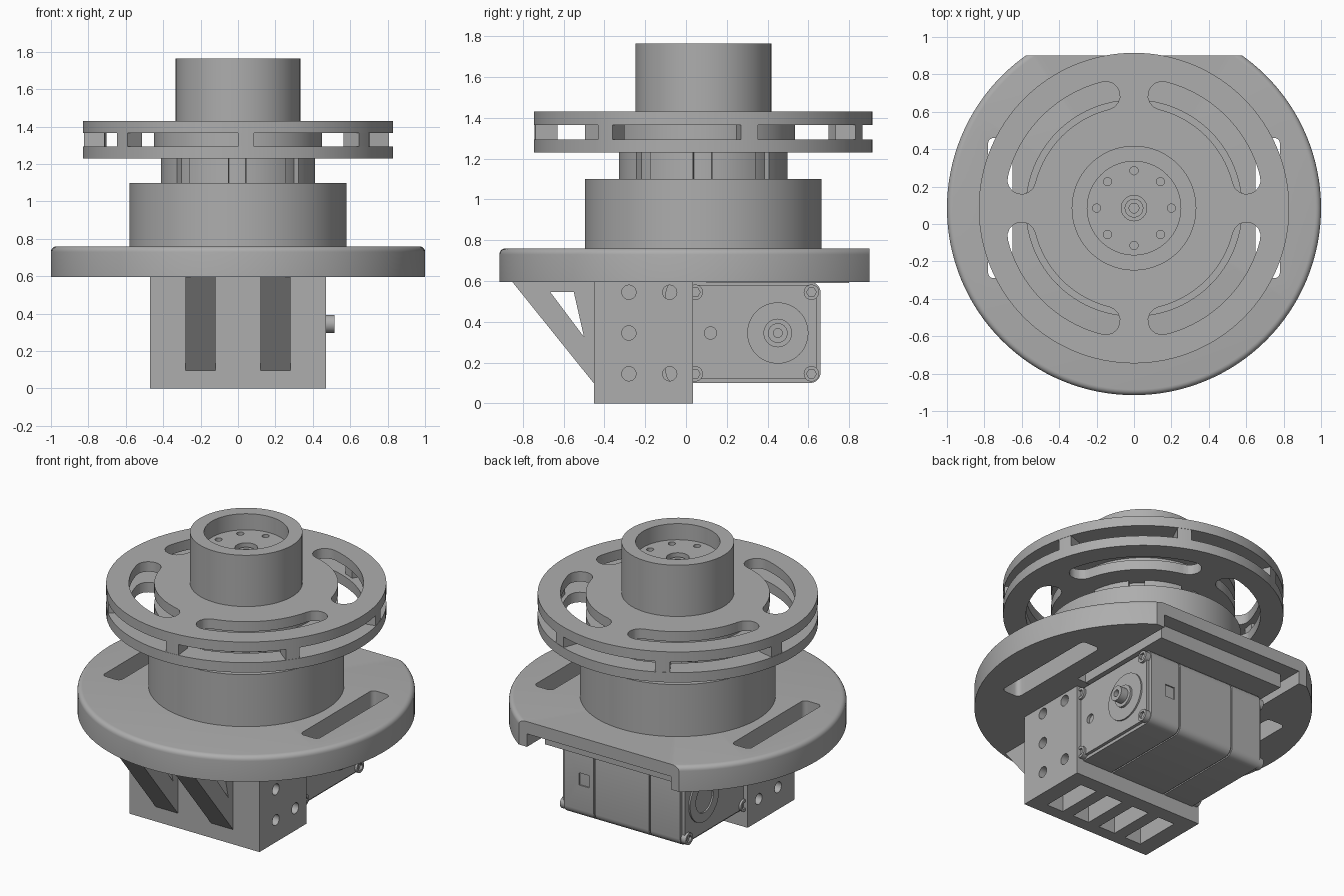
import bpy, bmesh, math
from mathutils import Matrix, Vector

cube = bpy.data.objects.get("Cube")
if cube:
    bpy.data.objects.remove(cube, do_unlink=True)

grey = bpy.data.materials.new("plain grey")
grey.use_nodes = True
COLOUR = (0.42, 0.42, 0.42, 1)
grey.diffuse_color = COLOUR
grey.node_tree.nodes["Principled BSDF"].inputs["Base Color"].default_value = COLOUR

CY = 0.085  # y of the vertical turning axis


def finish(name, bm):
    bmesh.ops.recalc_face_normals(bm, faces=bm.faces)
    mesh = bpy.data.meshes.new(name)
    bm.to_mesh(mesh)
    bm.free()
    mesh.materials.append(grey)
    ob = bpy.data.objects.new(name, mesh)
    bpy.context.collection.objects.link(ob)
    return ob


def prism(name, pts, lo, hi, axis="z"):
    """Extrude a 2D outline; axis z uses (x, y), axis x uses (y, z)."""
    bm = bmesh.new()
    place = (lambda p, h: (p[0], p[1], h)) if axis == "z" else (lambda p, h: (h, p[0], p[1]))
    face = bm.faces.new([bm.verts.new(place(p, lo)) for p in pts])
    out = bmesh.ops.extrude_face_region(bm, geom=[face])
    moved = [v for v in out["geom"] if isinstance(v, bmesh.types.BMVert)]
    bmesh.ops.translate(bm, verts=moved, vec=place((0, 0), hi - lo))
    return finish(name, bm)


def box(name, x, y, z):
    return prism(name, [(x[0], y[0]), (x[1], y[0]), (x[1], y[1]), (x[0], y[1])], *z)


def arc(r, a, b, n=8, cx=0.0, cy=0.0):
    steps = [math.radians(a + (b - a) * i / n) for i in range(n + 1)]
    return [(cx + r * math.cos(t), cy + r * math.sin(t)) for t in steps]


def disc(name, r, lo, hi, c=(0, CY), axis="z", n=48):
    return prism(name, arc(r, 0, 360 - 360 / n, n - 1, *c), lo, hi, axis)


def rounded(y, z, r):
    """Rounded rectangle outline."""
    return (arc(r, 0, 90, 5, y[1] - r, z[1] - r) + arc(r, 90, 180, 5, y[0] + r, z[1] - r)
            + arc(r, 180, 270, 5, y[0] + r, z[0] + r) + arc(r, 270, 360, 5, y[1] - r, z[0] + r))


def lathe(name, profile, n=96):
    """Spin a closed (radius, z) profile about the main axis."""
    bm = bmesh.new()
    rings = []
    for i in range(n):
        t = 2 * math.pi * i / n
        rings.append([bm.verts.new((r * math.cos(t), CY + r * math.sin(t), z)) for r, z in profile])
    for i in range(n):
        a, b = rings[i], rings[(i + 1) % n]
        for j in range(len(profile)):
            k = (j + 1) % len(profile)
            bm.faces.new((a[j], b[j], b[k], a[k]))
    bmesh.ops.remove_doubles(bm, verts=bm.verts, dist=1e-5)
    return finish(name, bm)


def cut(ob, cutters):
    """Subtract every cutter, then delete it."""
    bpy.context.view_layer.objects.active = ob
    for c in cutters:
        c.hide_render = True
        mod = ob.modifiers.new("cut", "BOOLEAN")
        mod.operation, mod.solver, mod.object = "DIFFERENCE", "EXACT", c
        bpy.ops.object.modifier_apply(modifier=mod.name)
        bpy.data.objects.remove(c, do_unlink=True)


# Base plate: rounded top edge, flat back, two side slots, mount recess below
base = lathe("base_plate", [(0, 0.595), (1, 0.595)] + arc(0.03, 0, 90, 5, 0.97, 0.73) + [(0, 0.76)], 128)
cutters = [box("cutter", (-1, 1), (0.9, 1.3), (0.5, 0.9)),
           box("cutter", (-0.52, 0.52), (0.1, 1.3), (0.5, 0.68))]
for s in (-1, 1):
    xs = sorted((s * 0.65, s * 0.78))
    cutters.append(prism("cutter", rounded(xs, (-0.29, 0.46), 0.03), 0.5, 0.9))
cut(base, cutters)
box("mount_pad", (-0.46, 0.46), (0.1, 0.8), (0.59, 0.69))

# Drum and notched neck
lathe("drum", [(0, 0.755), (0.58, 0.755), (0.58, 1.1), (0, 1.1)])
disc("neck", 0.385, 1.09, 1.24, n=64)
for i in range(8):
    a = 45 * i + 22
    pts = arc(0.415, a - 16, a + 16, 6, 0, CY) + arc(0.36, a + 16, a - 16, 6, 0, CY)
    prism("neck_block", pts, 1.09, 1.24)


# Wheel: two slotted flanges joined by a core and rim posts
def slot_cutter(middle):
    a, b, r, w = middle - 31, middle + 31, 0.62, 0.075

    def cap(angle, start):
        t = math.radians(angle)
        return arc(w, start, start + 180, 8, r * math.cos(t), CY + r * math.sin(t))
    pts = arc(r + w, a, b, 20, 0, CY) + cap(b, b)[1:]
    pts += arc(r - w, b, a, 20, 0, CY)[1:] + cap(a, a + 180)[1:-1]
    return prism("cutter", pts, 1.1, 1.6)


for name, lo, hi in (("lower_flange", 1.23, 1.295), ("upper_flange", 1.365, 1.43)):
    flange = lathe(name, [(0, lo), (0.83, lo), (0.83, hi), (0, hi)], 128)
    cut(flange, [slot_cutter(45 + 90 * i) for i in range(4)])
disc("wheel_core", 0.45, 1.28, 1.38, n=64)
for i in range(7):
    a = -87 + 360 / 7 * i
    pts = arc(0.828, a - 3, a + 3, 4, 0, CY) + arc(0.72, a + 3, a - 3, 4, 0, CY)
    prism("rim_post", pts, 1.29, 1.37)

# Hub: cup with bolt circle and centre bore
hub = lathe("hub", [(0, 1.42), (0.333, 1.42), (0.333, 1.765), (0.25, 1.765), (0.25, 1.66), (0, 1.66)])
holes = [disc("cutter", 0.022, 1.6, 1.8, c, n=16) for c in arc(0.2, 0, 315, 7, 0, CY)]
cut(hub, holes + [disc("cutter", 0.068, 1.61, 1.8, n=32)])
lathe("hub_centre_ring", [(0.026, 1.6), (0.05, 1.6), (0.05, 1.64), (0.026, 1.64)], 32)

# Bracket: block with side screw holes and slots in its underside
bracket = box("bracket", (-0.47, 0.47), (-0.45, 0.035), (0, 0.6))
cutters = []
for y, z in ((-0.28, 0.545), (-0.28, 0.345), (-0.28, 0.145), (-0.08, 0.545), (-0.08, 0.145)):
    for s in (-1, 1):
        lo, hi = sorted((s * 0.39, s * 0.6))
        cutters.append(disc("cutter", 0.035, lo, hi, (y, z), "x", 20))
for x in (-0.3, -0.1, 0.1, 0.3):
    cutters.append(box("cutter", (x - 0.06, x + 0.06), (-0.37, -0.06), (-0.1, 0.45)))
cut(bracket, cutters)

# Gusset ribs with triangular windows
for x in (-0.2, 0.2):
    rib = prism("gusset_rib", [(-0.855, 0.6), (-0.445, 0.09), (-0.445, 0.6)], x - 0.08, x + 0.08, "x")
    cut(rib, [prism("cutter", [(-0.665, 0.545), (-0.55, 0.545), (-0.5, 0.325)], x - 0.2, x + 0.2, "x")])

# Motor: three body sections with seams, cover plates, connector socket
body = rounded((-0.1, 0.66), (0.1, 0.595), 0.05)
core = rounded((-0.1, 0.652), (0.108, 0.59), 0.05)
prism("motor_core", core, -0.41, 0.41, "x")
for i, (lo, hi) in enumerate(((-0.42, -0.205), (-0.195, 0.195), (0.205, 0.42))):
    part = prism("motor_section", body, lo, hi, "x")
    if i == 2:
        cut(part, [box("cutter", (0.24, 0.31), (0.64, 0.8), (0.31, 0.39))])
for s in (-1, 1):
    lo, hi = sorted((s * 0.4, s * 0.44))
    plate = prism("motor_cover", rounded((0.0, 0.64), (0.12, 0.58), 0.04), lo, hi, "x")
    cut(plate, [disc("cutter", 0.03, min(s * 0.42, s * 0.5), max(s * 0.42, s * 0.5), (0.12, 0.345), "x", 20)])
    for y in (0.045, 0.615):
        for z in (0.145, 0.545):
            a, b = sorted((s * 0.4, s * 0.455))
            screw = disc("cover_screw", 0.038, a, b, (y, z), "x", 20)
            a, b = sorted((s * 0.435, s * 0.5))
            cut(screw, [disc("cutter", 0.024, a, b, (y, z), "x", 6)])

# Output boss and shaft on one side, bearing ring on the other
disc("output_boss", 0.15, 0.4, 0.45, (0.45, 0.345), "x")
disc("output_collar", 0.07, 0.44, 0.465, (0.45, 0.345), "x", 32)
shaft = disc("output_shaft", 0.048, 0.44, 0.515, (0.45, 0.345), "x", 32)
cut(shaft, [disc("cutter", 0.022, 0.48, 0.6, (0.45, 0.345), "x", 16)])
ring = disc("bearing_ring", 0.15, -0.45, -0.4, (0.45, 0.345), "x")
cut(ring, [disc("cutter", 0.09, -0.6, -0.43, (0.45, 0.345), "x", 32)])

# Smooth shading with sharp edges kept
bpy.ops.object.select_all(action="DESELECT")
for ob in bpy.context.scene.objects:
    if ob.type == "MESH":
        ob.select_set(True)
        bpy.context.view_layer.objects.active = ob
bpy.ops.object.shade_smooth_by_angle(angle=math.radians(30))
